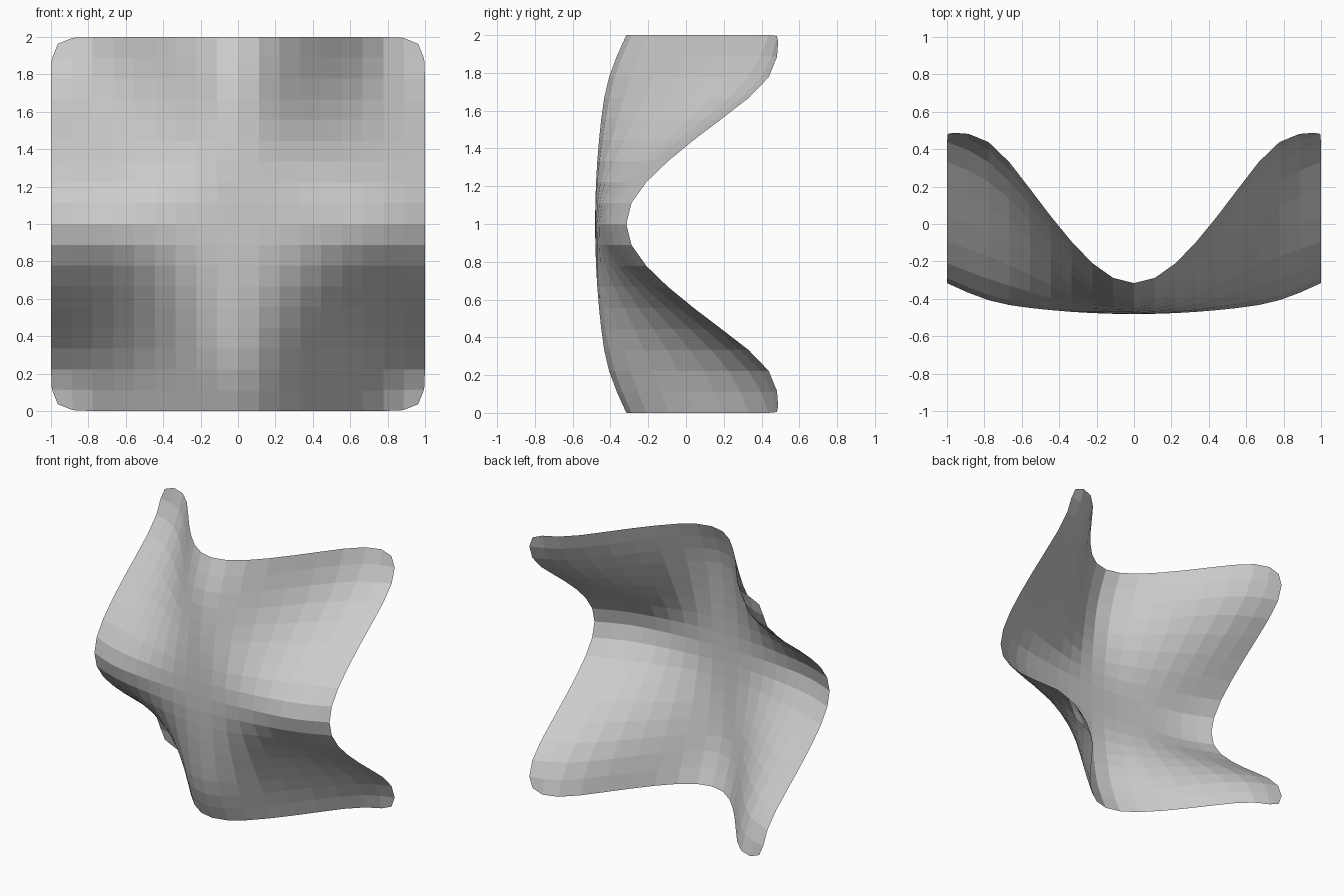
import bpy, bmesh

if "Cube" in bpy.data.objects:
    bpy.data.objects.remove(bpy.data.objects["Cube"])

# Depth of one quarter of the sheet, from its centre (first) to its corner (last);
# the quarter is symmetric about its diagonal and mirrored to all four corners
QUARTER = [
    [-0.482, -0.475, -0.458, -0.430, -0.325],
    [-0.475, -0.390, -0.275, -0.175, -0.107],
    [-0.458, -0.275, -0.065, 0.120, 0.185],
    [-0.430, -0.175, 0.120, 0.390, 0.489],
    [-0.325, -0.107, 0.185, 0.489, 0.487],
]
CELLS = 9
STEP = 2 / CELLS


def depth(x, z):
    return QUARTER[int(abs(x) / STEP)][int(abs(z) / STEP)]


# Coarse vertical grid pushed into a four-cornered curved sheet
bm = bmesh.new()
grid = []
for j in range(CELLS + 1):
    z = -1 + j * STEP
    row = []
    for i in range(CELLS + 1):
        x = -1 + i * STEP
        row.append(bm.verts.new((x, depth(x, z), z + 1)))
    grid.append(row)
for j in range(CELLS):
    for i in range(CELLS):
        bm.faces.new((grid[j][i], grid[j][i + 1],
                      grid[j + 1][i + 1], grid[j + 1][i]))

mesh = bpy.data.meshes.new("curved_sheet")
bm.to_mesh(mesh)
bm.free()
sheet = bpy.data.objects.new("curved_sheet", mesh)
bpy.context.collection.objects.link(sheet)

# One subdivision rounds the corners and softens the folds
sub = sheet.modifiers.new("subdivision", 'SUBSURF')
sub.levels = 1
sub.render_levels = 1
